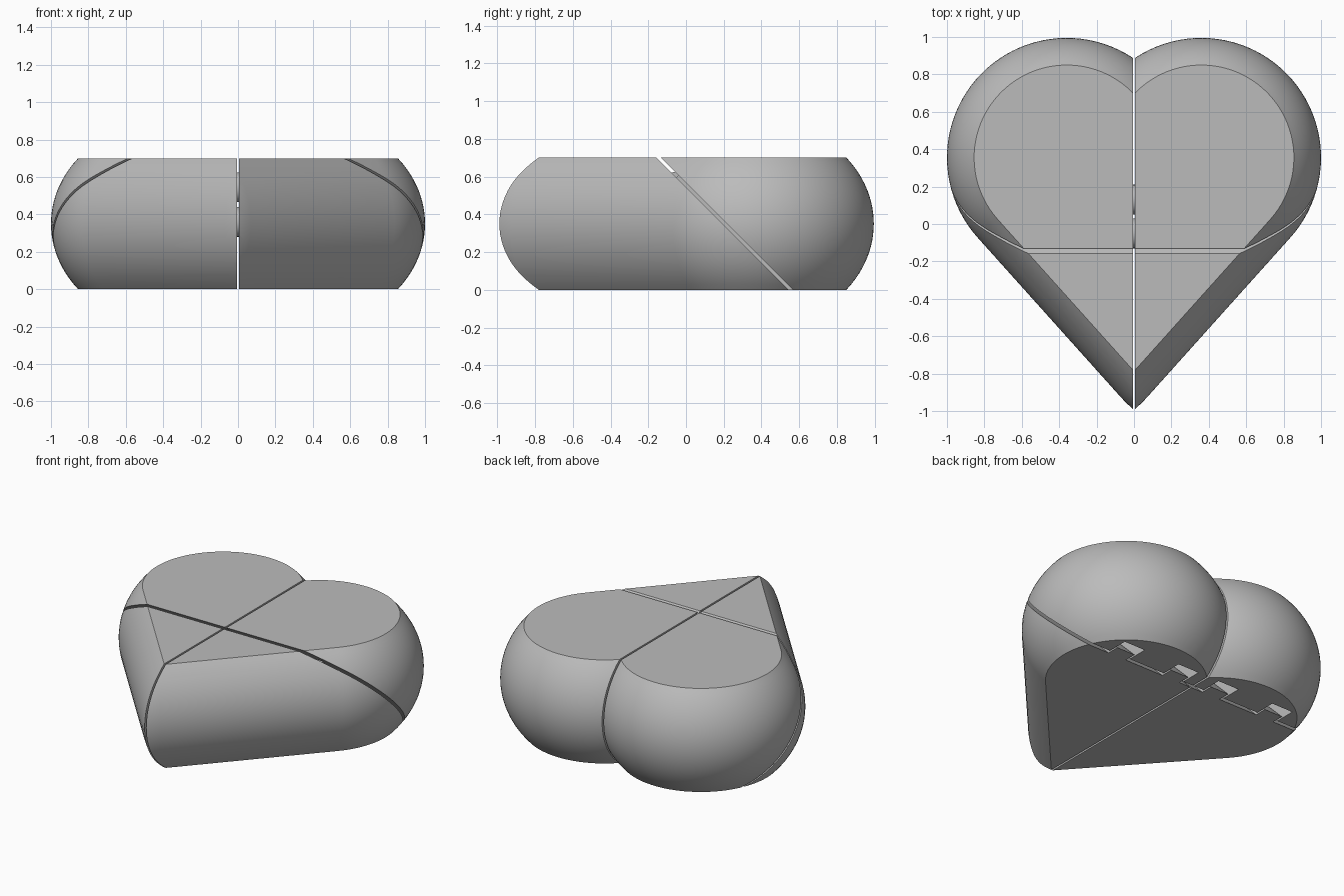
import bpy, bmesh, math
from mathutils import Vector

cube = bpy.data.objects.get("Cube")
if cube:
    bpy.data.objects.remove(cube)

# Single grey material
grey = bpy.data.materials.new("grey")
grey.use_nodes = True
COLOUR = (0.5, 0.5, 0.5, 1)
grey.diffuse_color = COLOUR
grey.node_tree.nodes["Principled BSDF"].inputs["Base Color"].default_value = COLOUR

HEIGHT, RADIUS, BULGE = 0.7, 0.64, 0.552
MID = HEIGHT / 2
TILT = math.radians(41.9)                     # side direction away from y
LOBE = Vector((0.36, 0.355, 0))
TAIL = LOBE - 1.15 * Vector((math.sin(TILT), math.cos(TILT), 0))
GAP = 0.006                                   # half of the centre gap
SEAM = Vector((0, 0.555, 0))                  # a point on the sloping seam
NORMAL = Vector((0, 1, 1)).normalized()
SLOPE = Vector((0, -1, 1)).normalized()
SEAM_GAP = 0.009


def finish(name, bm, smooth=True):
    bmesh.ops.recalc_face_normals(bm, faces=bm.faces)
    mesh = bpy.data.meshes.new(name)
    bm.to_mesh(mesh)
    bm.free()
    mesh.materials.append(grey)
    obj = bpy.data.objects.new(name, mesh)
    bpy.context.collection.objects.link(obj)
    if smooth:
        bpy.ops.object.select_all(action="DESELECT")
        obj.select_set(True)
        bpy.context.view_layer.objects.active = obj
        bpy.ops.object.shade_smooth_by_angle(angle=math.radians(30))
    return obj


def slice_off(bm, point, normal):
    """Remove everything on the normal side of a plane and cap the cut."""
    cut = bmesh.ops.bisect_plane(bm, geom=bm.verts[:] + bm.edges[:] + bm.faces[:],
                                 plane_co=point, plane_no=normal, clear_outer=True)
    edges = [e for e in cut["geom_cut"] if isinstance(e, bmesh.types.BMEdge)]
    bmesh.ops.edgeloop_fill(bm, edges=edges)


def half_heart(side):
    """Rounded capsule lying along one side, trimmed at the centre line."""
    bm = bmesh.new()
    rings, steps, arc = [], 24, 48
    for i in range(steps + 1):
        z = HEIGHT * i / steps
        r = RADIUS * math.sqrt(1 - ((z - MID) / BULGE) ** 2)
        ring = []
        for centre, start in ((LOBE, -TILT), (TAIL, math.pi - TILT)):
            for k in range(arc + 1):
                a = start + math.pi * k / arc
                ring.append(bm.verts.new((centre.x + r * math.cos(a),
                                          centre.y + r * math.sin(a), z)))
        rings.append(ring)
    for low, high in zip(rings, rings[1:]):
        for k in range(len(low)):
            j = (k + 1) % len(low)
            bm.faces.new((low[k], low[j], high[j], high[k]))
    bm.faces.new(rings[0])
    bm.faces.new(rings[-1])
    slice_off(bm, (GAP, 0, 0), (-1, 0, 0))
    bmesh.ops.scale(bm, vec=(side, 1, 1), verts=bm.verts)
    bmesh.ops.recalc_face_normals(bm, faces=bm.faces)
    return bm


def rail(x, half_width, depth, start, end):
    """Bar running up the seam, sticking out along the seam normal."""
    bm = bmesh.new()
    bmesh.ops.create_cube(bm, size=1)
    for v in bm.verts:
        along = end if v.co.z > 0 else start
        out = depth if v.co.y > 0 else -0.03
        v.co = SEAM + SLOPE * along + NORMAL * out + Vector((x + 2 * half_width * v.co.x, 0, 0))
    return bm


for side, label in ((1, "left"), (-1, "right")):
    # Upper back piece, with slots running up the seam
    bm = half_heart(side)
    slice_off(bm, SEAM + NORMAL * SEAM_GAP, -NORMAL)
    back = finish(label + "_back_piece", bm)
    for x in (0.16, 0.59):
        cutter = finish("slot_cutter", rail(side * x, 0.08, 0.11, -0.3, 0.87), False)
        cutter.hide_render = True
        mod = back.modifiers.new("slot", "BOOLEAN")
        mod.operation, mod.solver, mod.object = "DIFFERENCE", "EXACT", cutter
        bpy.context.view_layer.objects.active = back
        bpy.ops.object.modifier_apply(modifier=mod.name)
        bpy.data.objects.remove(cutter)

    # Lower front piece
    bm = half_heart(side)
    slice_off(bm, SEAM - NORMAL * SEAM_GAP, NORMAL)
    finish(label + "_front_piece", bm)

    # Tongues that slide into the slots
    for x, place in ((0.16, "inner"), (0.59, "outer")):
        bm = rail(side * x, 0.068, 0.05, -0.2, 0.85)
        slice_off(bm, (0, 0, 0), (0, 0, -1))
        finish(label + "_" + place + "_tongue", bm, False)

# Pegs bridging the centre gap
for name, y, z in (("upper_peg", -0.05, 0.545), ("lower_peg", 0.13, 0.36)):
    bm = bmesh.new()
    bmesh.ops.create_cone(bm, cap_ends=True, segments=32, radius1=0.08, radius2=0.08, depth=0.05)
    for v in bm.verts:
        v.co = Vector((v.co.z, y + v.co.x, z + v.co.y))
    finish(name, bm)
